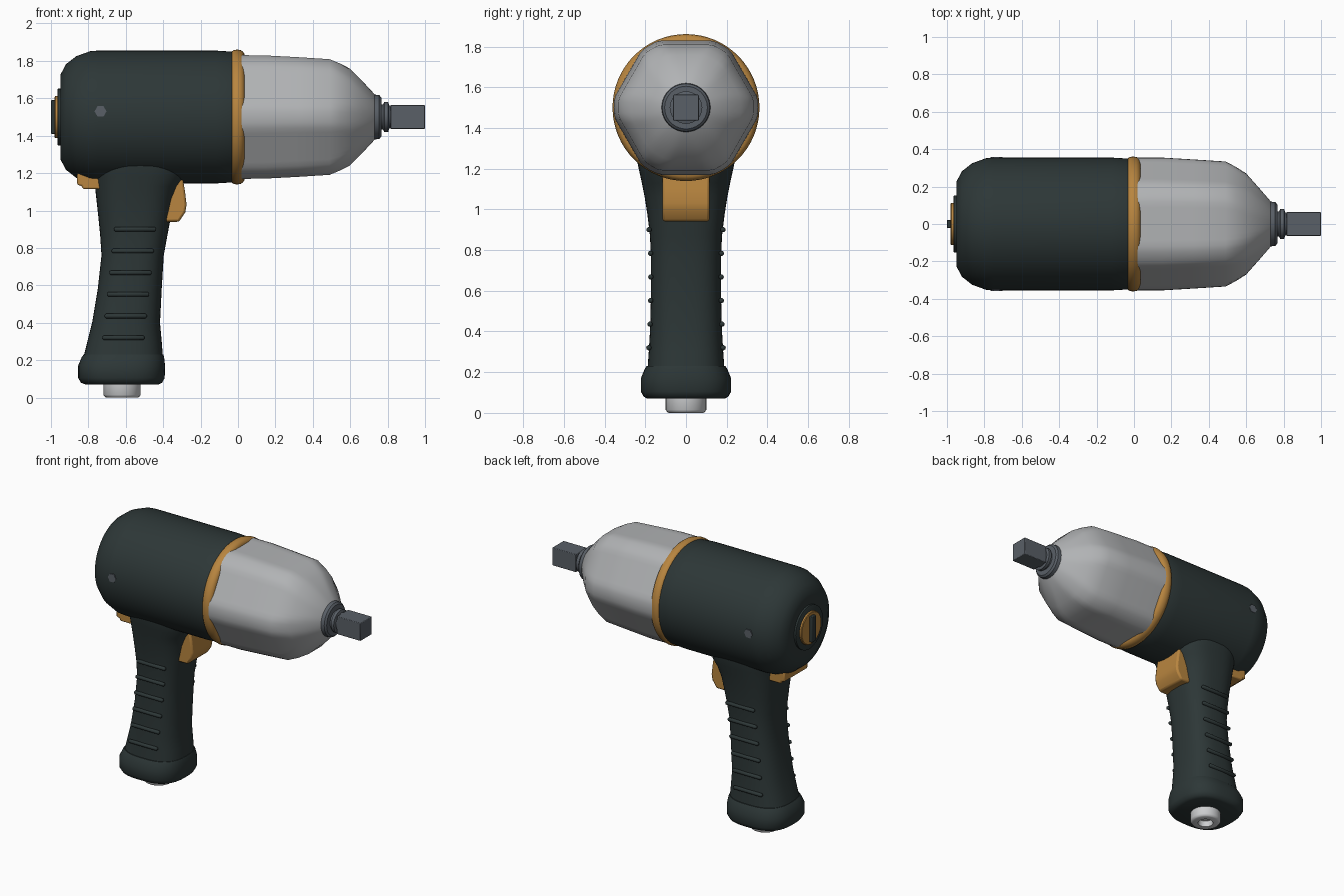
import bpy, bmesh, math
from mathutils import Matrix

if "Cube" in bpy.data.objects:
    bpy.data.objects.remove(bpy.data.objects["Cube"])

AXIS_Z = 1.5
HANDLE_X = -0.62


def material(name, rgb):
    m = bpy.data.materials.new(name)
    m.diffuse_color = (*rgb, 1)
    m.use_nodes = True
    m.node_tree.nodes["Principled BSDF"].inputs["Base Color"].default_value = m.diffuse_color
    return m


DARK = material("dark green rubber", (0.026, 0.038, 0.038))
GOLD = material("gold", (0.48, 0.235, 0.05))
SILVER = material("silver", (0.44, 0.45, 0.46))
STEEL = material("dark steel", (0.10, 0.115, 0.135))
FITTING = material("light steel", (0.62, 0.63, 0.64))


def finish(name, bm, mat, angle=35, bevel=0):
    bmesh.ops.recalc_face_normals(bm, faces=bm.faces)
    mesh = bpy.data.meshes.new(name)
    bm.to_mesh(mesh)
    bm.free()
    ob = bpy.data.objects.new(name, mesh)
    bpy.context.collection.objects.link(ob)
    mesh.materials.append(mat)
    if bevel:
        mod = ob.modifiers.new("bevel", 'BEVEL')
        mod.width, mod.segments, mod.limit_method = bevel, 2, 'ANGLE'
    bpy.ops.object.select_all(action='DESELECT')
    bpy.context.view_layer.objects.active = ob
    ob.select_set(True)
    bpy.ops.object.shade_smooth_by_angle(angle=math.radians(angle))
    return ob


def loft(name, rings, mat, angle=35):
    """Skin a list of closed point rings and cap both ends."""
    bm = bmesh.new()
    loops = [[bm.verts.new(p) for p in ring] for ring in rings]
    n = len(loops[0])
    for a, b in zip(loops, loops[1:]):
        for i in range(n):
            j = (i + 1) % n
            bm.faces.new((a[i], a[j], b[j], b[i]))
    bm.faces.new(loops[0][::-1])
    bm.faces.new(loops[-1])
    return finish(name, bm, mat, angle)


def lathe_x(name, profile, mat, n=48, angle=35):
    """Turn (x, radius) pairs around the tool axis."""
    rings = [[(x, r * math.cos(2 * math.pi * i / n), AXIS_Z + r * math.sin(2 * math.pi * i / n))
              for i in range(n)] for x, r in profile]
    return loft(name, rings, mat, angle)


def box(name, lo, hi, mat, bevel=0):
    bm = bmesh.new()
    bmesh.ops.create_cube(bm, size=1)
    for v in bm.verts:
        v.co = [l + (c + 0.5) * (h - l) for c, l, h in zip(v.co, lo, hi)]
    return finish(name, bm, mat, 35, bevel)


def extrude_y(name, outline, half, mat, bevel=0):
    bm = bmesh.new()
    f = bm.faces.new([bm.verts.new((x, -half, z)) for x, z in outline])
    out = bmesh.ops.extrude_face_region(bm, geom=[f])["geom"]
    bmesh.ops.translate(bm, vec=(0, 2 * half, 0),
                        verts=[v for v in out if isinstance(v, bmesh.types.BMVert)])
    return finish(name, bm, mat, 35, bevel)


# Motor body
lathe_x("motor_body", [(-0.95, 0.19), (-0.95, 0.225), (-0.92, 0.282), (-0.865, 0.325),
                       (-0.79, 0.352), (-0.75, 0.355), (-0.12, 0.355), (-0.02, 0.349),
                       (0.0, 0.34)], DARK, 64, 45)

# Gold ring between body and hammer case
ring_profile = [(-0.036, 0.335), (-0.034, 0.349), (-0.025, 0.357), (-0.005, 0.361),
                (0.015, 0.357), (0.027, 0.349), (0.034, 0.338), (0.038, 0.31)]
lathe_x("gold_ring", ring_profile, GOLD, 64, 60)

# Hammer case: a circle with six flats that turns round toward the nose
case_rings = []
for x, r, flat in [(0.0, 0.355, 0.331), (0.15, 0.355, 0.329), (0.32, 0.345, 0.32),
                   (0.49, 0.334, 0.309), (0.545, 0.305, 0.286), (0.6, 0.27, 0.258),
                   (0.665, 0.197, 0.192), (0.73, 0.122, 0.122), (0.74, 0.10, 0.10)]:
    ring = []
    for i in range(72):
        a = 2 * math.pi * i / 72
        off = (a % (math.pi / 3)) - math.pi / 6
        rad = min(r, flat / math.cos(off))
        ring.append((x, rad * math.cos(a), AXIS_Z + rad * math.sin(a)))
    case_rings.append(ring)
loft("hammer_case", case_rings, SILVER, 40)

# Nose collar, neck and square drive
lathe_x("nose_collar", [(0.72, 0.10), (0.73, 0.12), (0.755, 0.117), (0.766, 0.105),
                        (0.766, 0.07)], STEEL, 40)
lathe_x("drive_neck", [(0.75, 0.068), (0.775, 0.068), (0.782, 0.08), (0.803, 0.08),
                       (0.808, 0.062), (0.825, 0.062)], STEEL, 40)
box("square_drive", (0.815, -0.063, AXIS_Z - 0.063), (1.0, 0.063, AXIS_Z + 0.063), STEEL, 0.004)

# Rear dial
lathe_x("rear_plate", [(-0.94, 0.152), (-0.963, 0.152), (-0.965, 0.149)], DARK, 40)
lathe_x("rear_dial", [(-0.95, 0.113), (-0.976, 0.113), (-0.98, 0.108)], GOLD, 40)
box("dial_bar", (-1.0, -0.022, AXIS_Z - 0.09), (-0.96, 0.022, AXIS_Z + 0.09), DARK, 0.004)


# Handle: rounded sections listed as z, back x, front x, half width
def section(z, x0, x1, w, n=48, power=2.7):
    pts = []
    for i in range(n):
        a = 2 * math.pi * i / n
        c, s = math.cos(a), math.sin(a)
        pts.append(((x0 + x1) / 2 + (x1 - x0) / 2 * math.copysign(abs(c) ** (2 / power), c),
                    w * math.copysign(abs(s) ** (2 / power), s), z))
    return pts


GRIP = [(0.2, -0.83, -0.40, 0.19), (0.3, -0.805, -0.408, 0.183), (0.4, -0.78, -0.417, 0.177),
        (0.58, -0.75, -0.408, 0.172), (0.76, -0.73, -0.397, 0.172), (0.87, -0.737, -0.377, 0.177),
        (0.97, -0.747, -0.358, 0.189), (1.06, -0.757, -0.34, 0.203), (1.13, -0.765, -0.313, 0.217),
        (1.18, -0.772, -0.278, 0.228), (1.24, -0.78, -0.265, 0.241), (1.3, -0.78, -0.265, 0.245)]
loft("handle", [section(*g) for g in GRIP], DARK, 50)
loft("handle_base", [section(*g) for g in
                     [(0.07, -0.815, -0.425, 0.19), (0.08, -0.84, -0.405, 0.208),
                      (0.105, -0.855, -0.392, 0.222), (0.17, -0.855, -0.39, 0.222),
                      (0.215, -0.836, -0.395, 0.203), (0.23, -0.825, -0.40, 0.194)]], DARK, 40)


# Grip ridges on both sides
def grip_half_width(z):
    for a, b in zip(GRIP, GRIP[1:]):
        if a[0] <= z <= b[0]:
            return a[3] + (b[3] - a[3]) * (z - a[0]) / (b[0] - a[0])


for k in range(6):
    z = 0.32 + k * 0.116
    x0, x1 = -0.725 + 0.0125 * k, -0.5 + 0.0125 * k
    for side in (-1, 1):
        y = side * (grip_half_width(z) + 0.001)
        rings = []
        for x, r in [(x0, 0.006), (x0 + 0.007, 0.013), (x1 - 0.007, 0.013), (x1, 0.006)]:
            rings.append([(x, y + r * math.cos(i * math.pi / 5), z + r * math.sin(i * math.pi / 5))
                          for i in range(10)])
        loft("grip_ridge", rings, DARK, 60)

# Air inlet with a recessed hole
inlet = [(0.09, 0.1), (0.015, 0.1), (0.004, 0.092), (0.0, 0.085), (0.0, 0.05), (0.04, 0.045)]
loft("air_inlet", [[(HANDLE_X + r * math.cos(i * math.pi / 18), r * math.sin(i * math.pi / 18), z)
                    for i in range(36)] for z, r in inlet], FITTING, 40)

# Trigger and rear reverse lever
extrude_y("trigger", [(-0.42, 0.94), (-0.315, 0.94), (-0.282, 0.99), (-0.275, 1.03),
                      (-0.283, 1.10), (-0.30, 1.2), (-0.42, 1.2)], 0.115, GOLD, 0.012)
extrude_y("reverse_lever", [(-0.86, 1.2), (-0.86, 1.137), (-0.835, 1.132), (-0.83, 1.115),
                            (-0.72, 1.115), (-0.72, 1.2)], 0.13, GOLD, 0.008)

# Hexagonal side bolts
for side in (-1, 1):
    bm = bmesh.new()
    bmesh.ops.create_cone(bm, cap_ends=True, segments=6, radius1=0.032, radius2=0.032, depth=0.03,
                          matrix=Matrix.Translation((-0.735, side * 0.342, 1.53))
                          @ Matrix.Rotation(math.pi / 2, 4, 'X') @ Matrix.Rotation(math.pi / 2, 4, 'Z'))
    finish("side_bolt", bm, STEEL, 30)
